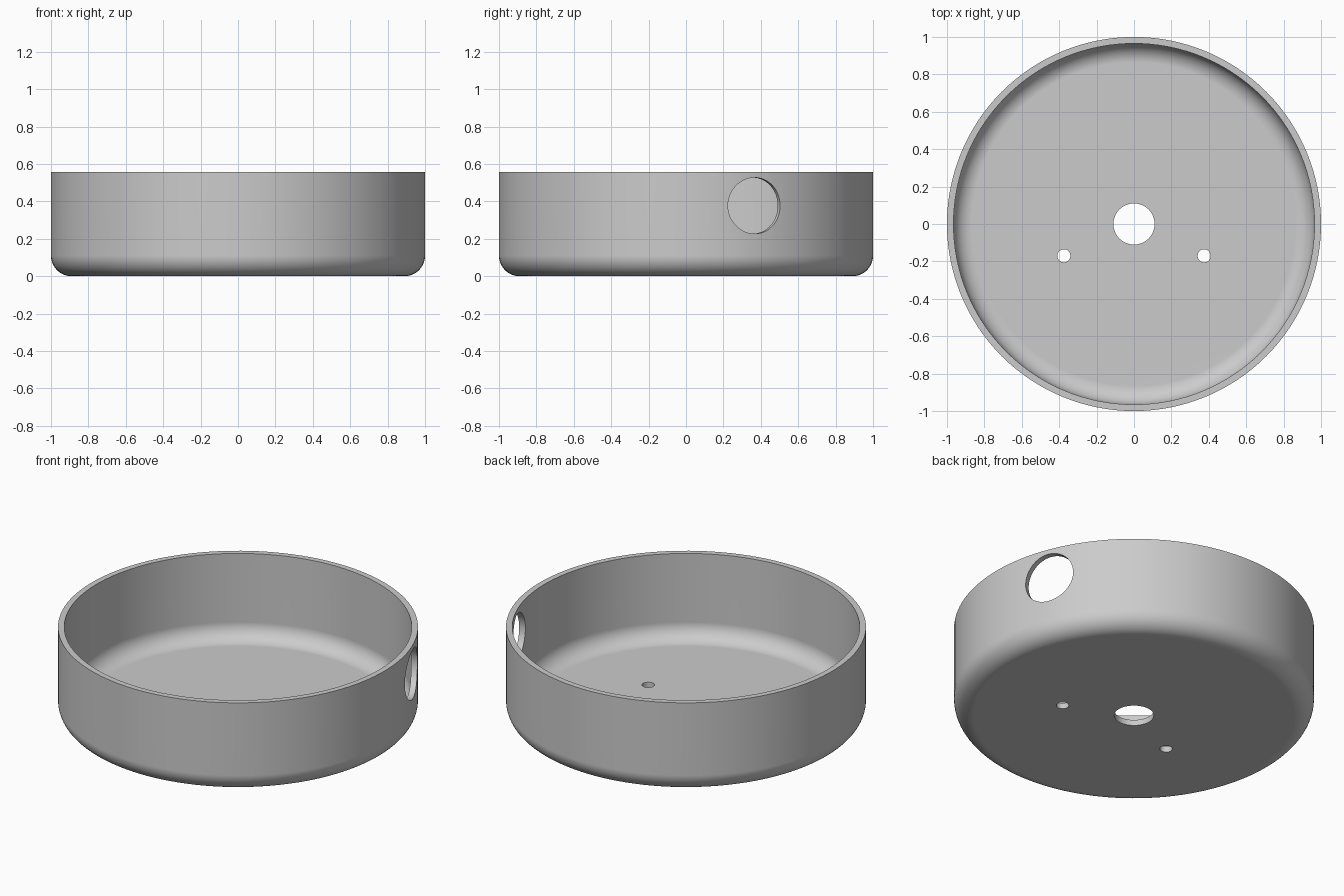
import bpy, bmesh
from math import pi, sin, cos, radians
from mathutils import Vector

if "Cube" in bpy.data.objects:
    bpy.data.objects.remove(bpy.data.objects["Cube"], do_unlink=True)

HEIGHT, WALL, FLOOR = 0.556, 0.035, 0.035
FILLET_OUT, FILLET_IN = 0.11, 0.1
CENTRE_HOLE = 0.11
SEGMENTS, ARC_STEPS = 128, 12

grey = bpy.data.materials.new("light grey")
grey.use_nodes = True
grey.diffuse_color = (0.6, 0.6, 0.6, 1)
grey.node_tree.nodes["Principled BSDF"].inputs["Base Color"].default_value = (0.6, 0.6, 0.6, 1)


def fillet(radius, wall_r, floor_z):
    """Quarter arc from the floor up to the wall, as (r, z) points."""
    angles = [pi / 2 * i / ARC_STEPS for i in range(ARC_STEPS + 1)]
    return [(wall_r - radius + radius * sin(a), floor_z + radius - radius * cos(a)) for a in angles]


def activate(obj):
    bpy.ops.object.select_all(action='DESELECT')
    obj.select_set(True)
    bpy.context.view_layer.objects.active = obj


def drill(target, name, radius, location, axis, depth):
    """Cut a round hole through the target."""
    bpy.ops.mesh.primitive_cylinder_add(vertices=64, radius=radius, depth=depth, location=location,
                                        rotation=Vector(axis).to_track_quat('Z', 'Y').to_euler())
    cutter = bpy.context.object
    cutter.name = name
    cutter.hide_render = True
    cutter.data.materials.append(grey)
    activate(target)
    mod = target.modifiers.new(name, 'BOOLEAN')
    mod.operation = 'DIFFERENCE'
    mod.solver = 'EXACT'
    mod.object = cutter
    bpy.ops.object.modifier_apply(modifier=mod.name)
    bpy.data.objects.remove(cutter, do_unlink=True)


# Round tray: closed wall section turned about z, leaving the centre hole open
outside = [(CENTRE_HOLE, 0)] + fillet(FILLET_OUT, 1, 0) + [(1, HEIGHT)]
inside = [(CENTRE_HOLE, FLOOR)] + fillet(FILLET_IN, 1 - WALL, FLOOR) + [(1 - WALL, HEIGHT)]
section = outside + inside[::-1]

bm = bmesh.new()
verts = [bm.verts.new((r, 0, z)) for r, z in section]
edges = [bm.edges.new((v, verts[i - 1])) for i, v in enumerate(verts)]
bmesh.ops.spin(bm, geom=verts + edges, cent=(0, 0, 0), axis=(0, 0, 1),
               angle=2 * pi, steps=SEGMENTS, use_merge=True)
bmesh.ops.remove_doubles(bm, verts=bm.verts, dist=0.0001)
bmesh.ops.recalc_face_normals(bm, faces=bm.faces)
mesh = bpy.data.meshes.new("round_tray")
bm.to_mesh(mesh)
bm.free()
mesh.materials.append(grey)
tray = bpy.data.objects.new("round_tray", mesh)
bpy.context.collection.objects.link(tray)

# Two screw holes in the floor
for side in (-1, 1):
    drill(tray, "screw_hole", 0.035, (side * 0.375, -0.17, 0), (0, 0, 1), 0.2)

# Cable opening through the side wall
turn = radians(21.6)
outward = Vector((cos(turn), sin(turn), 0))
drill(tray, "cable_opening", 0.15, outward + Vector((0, 0, 0.377)), outward, 0.5)

# Smooth walls with crisp rims
activate(tray)
bpy.ops.object.shade_smooth_by_angle(angle=radians(30))
weighted = tray.modifiers.new("even shading", 'WEIGHTED_NORMAL')
weighted.keep_sharp = True
